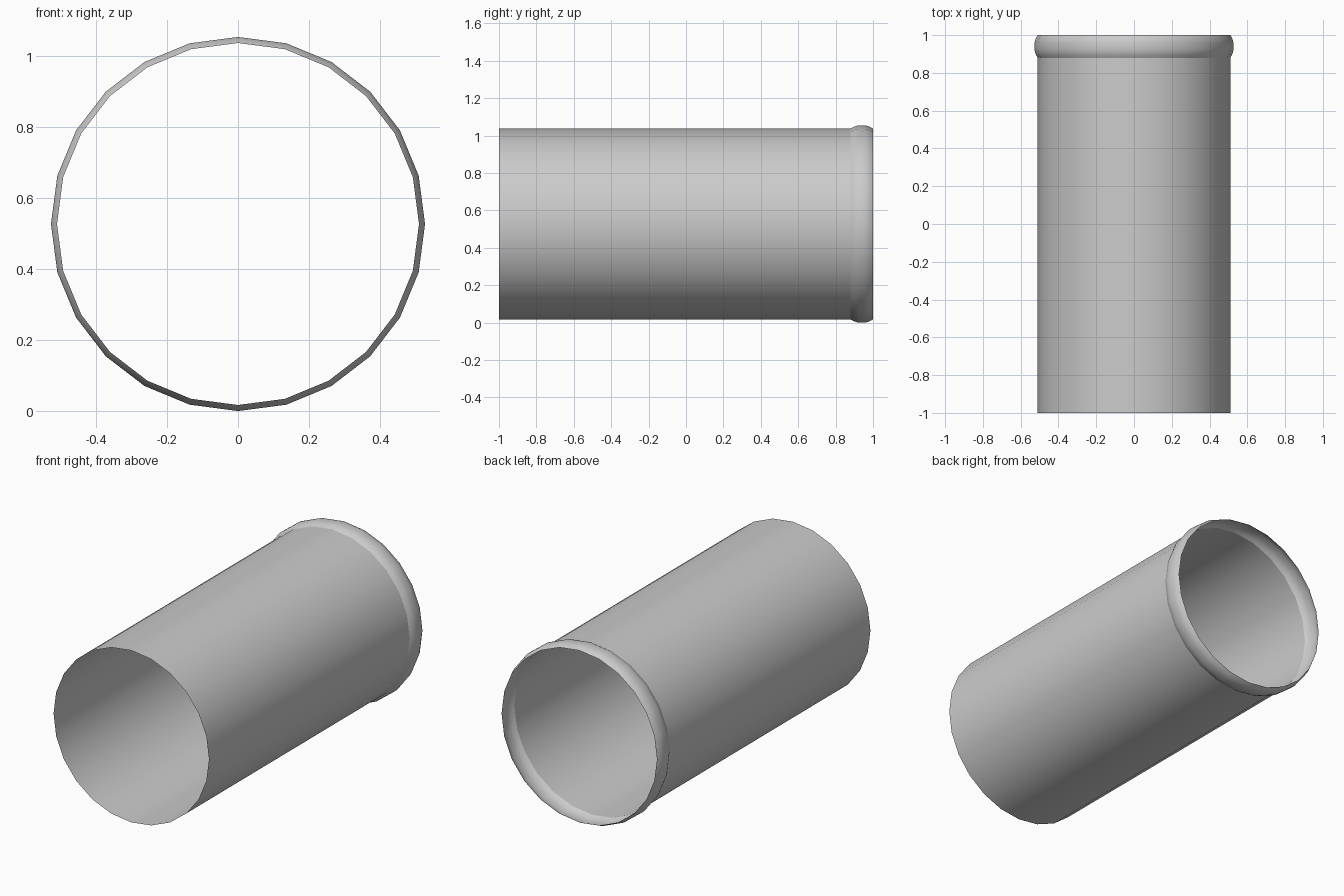
import bpy, bmesh, math

if "Cube" in bpy.data.objects:
    bpy.data.objects.remove(bpy.data.objects["Cube"])

SIDES = 24
R_TUBE, R_BEAD = 0.51, 0.527
CZ = R_BEAD

# Open single-walled profile (y, radius): straight tube, then rolled bead
profile = [(-1.0, R_TUBE), (0.88, R_TUBE), (0.892, 0.517), (0.907, 0.5235),
           (0.923, R_BEAD), (0.957, R_BEAD), (0.973, 0.5235),
           (0.988, 0.517), (1.0, R_TUBE)]


def lathe(name, pts):
    bm = bmesh.new()
    rings = []
    for y, r in pts:
        rings.append([bm.verts.new((r * math.sin(2 * math.pi * i / SIDES), y,
                                    CZ + r * math.cos(2 * math.pi * i / SIDES)))
                      for i in range(SIDES)])
    for a, b in zip(rings, rings[1:]):
        for i in range(SIDES):
            j = (i + 1) % SIDES
            bm.faces.new((a[i], b[i], b[j], a[j]))
    # Make the wall face outward
    bm.normal_update()
    f = next(iter(bm.faces))
    c = f.calc_center_median()
    if f.normal.x * c.x + f.normal.z * (c.z - CZ) < 0:
        bmesh.ops.reverse_faces(bm, faces=bm.faces[:])
    for f in bm.faces:
        f.smooth = True
    mesh = bpy.data.meshes.new(name)
    bm.to_mesh(mesh)
    bm.free()
    ob = bpy.data.objects.new(name, mesh)
    bpy.context.collection.objects.link(ob)
    return ob


# Straight pipe and the beaded collar at its back end
pipe = lathe("pipe", profile[:2])
collar = lathe("collar", profile[1:])
